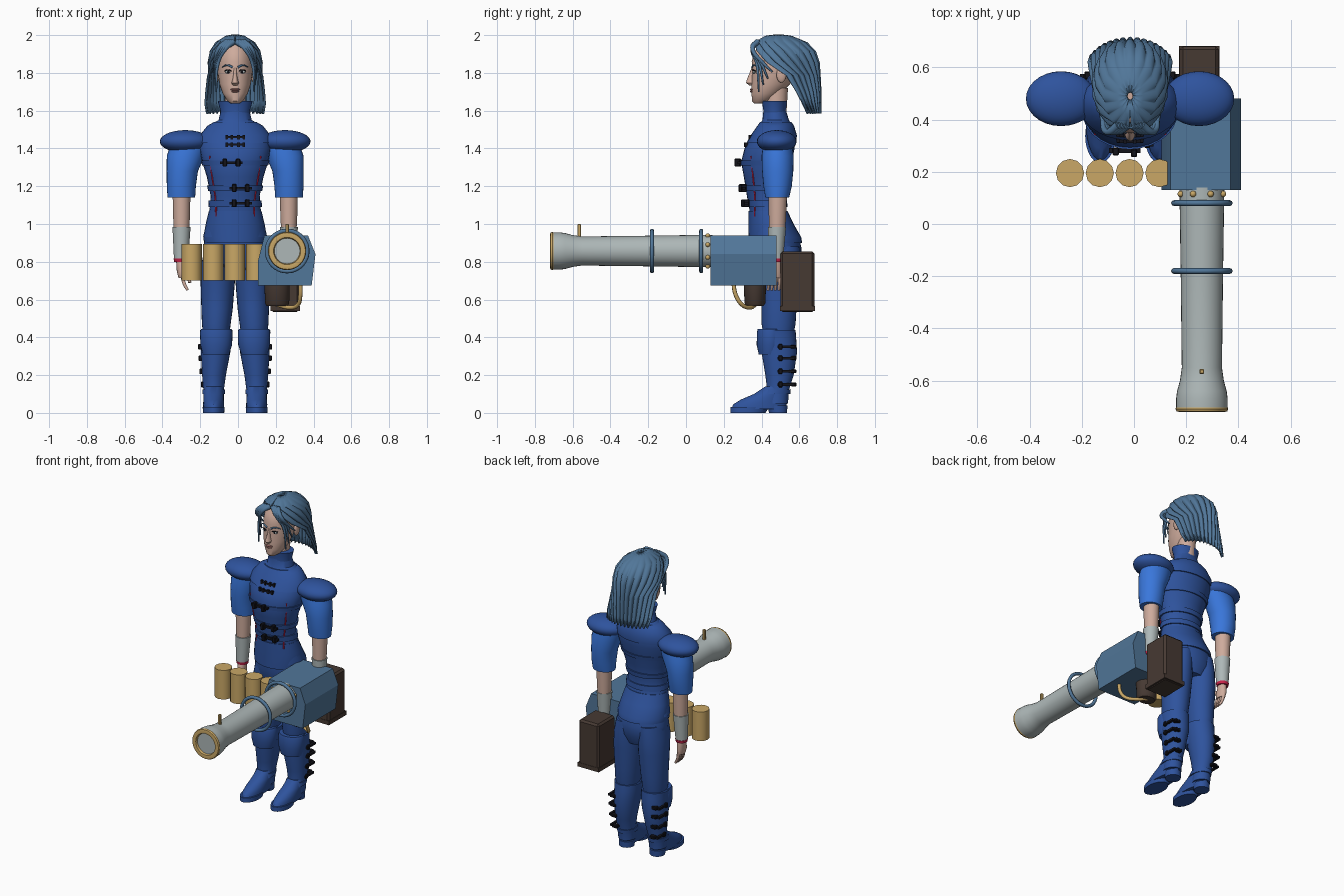
import bpy, bmesh, math
from mathutils import Matrix, Vector

default_cube = bpy.data.objects.get("Cube")
if default_cube:
    bpy.data.objects.remove(default_cube, do_unlink=True)

CX = -.015          # the figure stands slightly right of centre
SIDES = (("right", -1), ("left", 1))


def material(name, red, green, blue):
    linear = [(c / 255) ** 2.2 for c in (red, green, blue)] + [1]
    mat = bpy.data.materials.new(name)
    mat.use_nodes = True
    mat.diffuse_color = linear
    shader = mat.node_tree.nodes["Principled BSDF"]
    shader.inputs["Base Color"].default_value = linear
    shader.inputs["Roughness"].default_value = .7
    return mat


navy = material("navy_cloth", 50, 84, 156)
bright = material("bright_blue_sleeve", 60, 118, 218)
steel = material("steel_blue", 82, 118, 152)
grey = material("pale_grey", 172, 182, 182)
gold = material("gold", 200, 166, 102)
brown = material("dark_brown", 72, 60, 54)
skin = material("skin", 205, 170, 155)
red = material("red_trim", 200, 40, 75)
black = material("black", 26, 26, 32)
lip = material("lip", 160, 110, 105)


def finish(name, bm, mat, angle=35):
    """Turn a bmesh into a smooth-by-angle object of one colour."""
    bmesh.ops.recalc_face_normals(bm, faces=bm.faces)
    mesh = bpy.data.meshes.new(name)
    bm.to_mesh(mesh)
    bm.free()
    mesh.materials.append(mat)
    mesh.shade_smooth()
    mesh.set_sharp_from_angle(angle=math.radians(angle))
    obj = bpy.data.objects.new(name, mesh)
    bpy.context.collection.objects.link(obj)
    return obj


def bridge(bm, rings, closed=True):
    count = len(rings[0])
    for low, high in zip(rings, rings[1:]):
        for i in range(count if closed else count - 1):
            j = (i + 1) % count
            bm.faces.new((low[i], low[j], high[j], high[i]))


def loft(name, mat, rows, x=CX, side=1, n=28):
    """Stack ellipses; each row is height, half width, front, back, sideways shift."""
    bm = bmesh.new()
    rings = []
    for z, rx, front, back, *shift in rows:
        mx = x + side * (shift[0] if shift else 0)
        my, ry = (front + back) / 2, (back - front) / 2
        turns = [math.tau * i / n for i in range(n)]
        rings.append([bm.verts.new((mx + rx * math.cos(t), my + ry * math.sin(t), z)) for t in turns])
    bridge(bm, rings)
    bm.faces.new(rings[0])
    bm.faces.new(rings[-1])
    return finish(name, bm, mat)


def ball(name, mat, loc, size):
    bm = bmesh.new()
    bmesh.ops.create_uvsphere(bm, u_segments=28, v_segments=16, radius=1)
    bm.transform(Matrix.Translation(loc) @ Matrix.Diagonal((*size, 1)))
    return finish(name, bm, mat)


def box(name, mat, loc, size, bevel=0):
    bm = bmesh.new()
    bmesh.ops.create_cube(bm, size=1)
    bm.transform(Matrix.Translation(loc) @ Matrix.Diagonal((*size, 1)))
    if bevel:
        bmesh.ops.bevel(bm, geom=bm.edges[:], offset=bevel, segments=1, affect='EDGES')
    return finish(name, bm, mat)


def tube(name, mat, points, radius, tip=1, cyclic=False):
    curve = bpy.data.curves.new(name, 'CURVE')
    curve.dimensions = '3D'
    curve.bevel_depth, curve.bevel_resolution, curve.resolution_u = radius, 2, 6
    curve.use_fill_caps = True
    spline = curve.splines.new('BEZIER')
    spline.bezier_points.add(len(points) - 1)
    spline.use_cyclic_u = cyclic
    for i, (knot, co) in enumerate(zip(spline.bezier_points, points)):
        knot.co = co
        knot.handle_left_type = knot.handle_right_type = 'AUTO'
        knot.radius = 1 + (tip - 1) * i / (len(points) - 1)
    curve.materials.append(mat)
    obj = bpy.data.objects.new(name, curve)
    bpy.context.collection.objects.link(obj)
    return obj


# Jacket body
TORSO = [(.93, .17, .335, .59), (1.02, .15, .335, .55), (1.08, .135, .335, .53), (1.15, .13, .322, .525),
         (1.25, .15, .306, .54), (1.33, .175, .292, .56), (1.4, .188, .31, .575), (1.47, .18, .35, .58),
         (1.52, .14, .385, .565), (1.55, .088, .405, .545), (1.6, .076, .41, .53)]
loft("jacket", navy, TORSO)


def torso_at(z):
    for a, b in zip(TORSO, TORSO[1:]):
        if a[0] <= z <= b[0]:
            return Vector(a[1:]).lerp(Vector(b[1:]), (z - a[0]) / (b[0] - a[0]))


def chest_point(x, z, lift=0):
    rx, front, back = torso_at(z)
    depth = math.sqrt(max(0, 1 - (x / rx) ** 2))
    return Vector((CX + x, (front + back) / 2 - (back - front) / 2 * depth - lift, z))


def band(name, heights, grow):
    rows = []
    for z in heights:
        rx, front, back = torso_at(z)
        rows.append((z, rx + grow, front - grow, back + grow))
    loft(name, navy, rows)


band("upper_belt", (1.175, 1.205), .008)
band("lower_belt", (1.09, 1.125), .008)
band("chest_strap", (1.31, 1.335), .006)
band("shoulder_yoke", (1.43, 1.47, 1.52, 1.54), .007)
loft("collar", navy, [(1.54, .08, .405, .54), (1.6, .078, .41, .53), (1.65, .092, .402, .535)])
loft("jacket_skirt", navy, [(.9, .165, .33, .615), (.93, .168, .33, .61), (1.0, .156, .33, .57), (1.07, .139, .33, .537)])
loft("trouser_waist", navy, [(.74, .12, .38, .58), (.8, .165, .36, .605), (.87, .17, .345, .612), (.92, .16, .345, .6)])

# Clasps, buckles and red piping
for z in (1.42, 1.46):
    box("clasp_bar", black, chest_point(0, z, .004), (.1, .014, .01))
    for x in (-.045, -.018, .018, .045):
        box("clasp_stud", black, chest_point(x, z, .006), (.014, .016, .024))
for x, z in ((-.02, 1.325), (.03, 1.19), (.03, 1.11)):
    box("front_strap", black, chest_point(x, z, .012), (.12, .02, .014))
    for end in (-.035, .035):
        box("front_buckle", black, chest_point(x + end, z, .022), (.024, .03, .042), .004)
for name, s in SIDES:
    path = [(.135, 1.36), (.122, 1.25), (.105, 1.14), (.1, 1.04)]
    tube(name + "_piping", red, [chest_point(s * x, z) for x, z in path], .0045)

# Legs, boots and arms
for name, s in SIDES:
    def part(label, mat, rows):
        return loft(name + label, mat, rows, side=s)

    part("_trouser", navy, [(.42, .07, .41, .57, .1), (.47, .076, .4, .58, .1), (.55, .083, .4, .585, .096),
                            (.7, .091, .385, .6, .092), (.8, .088, .365, .605, .088), (.88, .08, .37, .6, .08)])
    part("_boot_shaft", navy, [(.05, .054, .42, .54, .114), (.12, .054, .43, .545, .114), (.2, .063, .42, .57, .112),
                               (.32, .078, .4, .588, .104), (.4, .082, .395, .583, .1), (.44, .086, .39, .58, .1)])
    part("_knee_guard", navy, [(.31, .07, .385, .5, .102), (.36, .084, .374, .52, .1), (.43, .086, .376, .52, .1), (.445, .08, .38, .52, .1)])
    part("_foot", navy, [(.02, .055, .24, .53, .114), (.045, .056, .25, .533, .114), (.07, .054, .29, .536, .114),
                         (.1, .053, .36, .54, .114), (.14, .05, .42, .545, .114)])
    part("_sole", navy, [(0, .056, .235, .42, .114), (.03, .058, .235, .44, .114)])
    part("_heel", navy, [(0, .047, .44, .535, .114), (.04, .05, .43, .537, .114)])
    part("_ankle_band", navy, [(.1, .06, .39, .552, .114), (.125, .06, .41, .555, .114)])
    for z, reach in ((.15, .17), (.22, .178), (.29, .182), (.35, .184)):
        box(name + "_boot_strap", black, (CX + s * reach, .53, z), (.016, .09, .014))
        box(name + "_boot_buckle", black, (CX + s * reach, .5, z), (.024, .022, .03), .004)
        box(name + "_rear_buckle", black, (CX + s * (reach - .03), .57, z), (.04, .03, .02), .004)

    part("_sleeve", bright, [(1.14, .073, .42, .546, .285), (1.2, .077, .41, .56, .285), (1.28, .083, .403, .568, .28),
                             (1.36, .1, .4, .57, .262), (1.43, .1, .41, .56, .24)])
    ball(name + "_shoulder_pad", navy, (CX + s * .264, .48, 1.437), (.135, .105, .06))
    part("_forearm", skin, [(.95, .04, .44, .525, .284), (1.05, .045, .438, .53, .284), (1.16, .047, .435, .535, .284)])
    part("_cuff", grey, [(.815, .037, .44, .515, .287), (.9, .043, .437, .522, .285), (.985, .048, .433, .53, .284)])
    part("_wrist_band", red, [(.8, .036, .443, .514, .287), (.818, .039, .439, .518, .287)])
    part("_palm", skin, [(.715, .02, .435, .505, .28), (.75, .025, .43, .51, .284), (.81, .026, .45, .505, .287)])
    for k in range(4):
        y = .442 + .019 * k
        tube(name + "_finger", skin, [(CX + s * .28, y, .73), (CX + s * .27, y - .004, .685), (CX + s * .252, y - .008, .65)], .011, .7)
    tube(name + "_thumb", skin, [(CX + s * .27, .44, .77), (CX + s * .25, .42, .73), (CX + s * .24, .41, .69)], .012, .7)

# Head and face
loft("neck", skin, [(1.56, .055, .42, .53), (1.72, .055, .42, .54)])
loft("head", skin, [(1.638, .022, .362, .41), (1.65, .04, .35, .45), (1.69, .066, .347, .5), (1.74, .083, .346, .55),
                    (1.8, .092, .35, .59), (1.86, .096, .348, .62), (1.91, .09, .36, .63), (1.95, .07, .39, .6)])
loft("nose", skin, [(1.733, .013, .336, .38), (1.747, .02, .318, .38), (1.765, .014, .322, .38),
                    (1.795, .009, .335, .38), (1.825, .009, .346, .38)])
ball("upper_lip", lip, (CX, .35, 1.712), (.026, .012, .006))
ball("lower_lip", lip, (CX, .35, 1.702), (.021, .012, .006))
for name, s in SIDES:
    ball(name + "_eye", grey, (CX + s * .036, .362, 1.805), (.018, .008, .008))
    ball(name + "_iris", black, (CX + s * .036, .356, 1.805), (.007, .004, .007))
    tube(name + "_lash", black, [(CX + s * x, y, z) for x, y, z in ((.016, .356, 1.808), (.036, .353, 1.816), (.056, .368, 1.81))], .003)
    tube(name + "_brow", steel, [(CX + s * x, y, z) for x, y, z in ((.014, .351, 1.83), (.04, .357, 1.841), (.068, .378, 1.832))], .006, .5)
    ball(name + "_ear", skin, (CX + s * .098, .505, 1.79), (.014, .026, .042))
    # Locks that frame the face
    for k in range(4):
        out, drop = .012 * k, .035 * k
        path = [(.008 + out, .38, 1.965), (.05 + out, .352, 1.93), (.09 + out / 2, .375 + out, 1.85), (.1 + out / 2, .385 + 2 * out, 1.7 + drop)]
        tube(name + "_front_lock", steel, [(CX + s * x, y, z) for x, y, z in path], .017, .25)

# Bobbed hair: rows of height, half width, centre, half depth, sweep either side of the back
HAIR = [(1.992, .012, .49, .015, 180), (1.985, .05, .49, .07, 180), (1.955, .1, .5, .135, 178), (1.91, .13, .515, .165, 152),
        (1.85, .14, .525, .175, 128), (1.78, .142, .54, .165, 96), (1.7, .154, .56, .15, 84), (1.64, .166, .57, .14, 74), (1.59, .17, .58, .13, 64)]
bm = bmesh.new()
rings, strands, steps = [], 15, 120
for level, (z, rx, cy, ry, sweep) in enumerate(HAIR):
    ring = []
    for i in range(steps + 1):
        u = i / steps
        ridge = abs(math.sin(math.pi * strands * u))
        a = math.radians(sweep) * (2 * u - 1)
        grow = .95 + .1 * ridge
        dip = .02 * ridge * level / len(HAIR)
        ring.append(bm.verts.new((CX + rx * grow * math.sin(a), cy + ry * grow * math.cos(a), z + .012 - dip)))
    rings.append(ring)
bridge(bm, rings, closed=False)
hair = finish("hair", bm, steel, 60)
shell = hair.modifiers.new("thickness", 'SOLIDIFY')
shell.thickness = .014
shell.offset = -1

# Row of shells hanging at the waist
for k in range(4):
    loft("shell_canister", gold, [(.7, .054, .141, .249), (.895, .054, .141, .249)], x=-.245 + .114 * k, n=12)

# Launcher housing
bm = bmesh.new()
outline = ((.105, .675), (.39, .675), (.41, .84), (.37, .94), (.14, .94), (.105, .8))
bridge(bm, [[bm.verts.new((x, y, z)) for x, z in outline] for y in (.13, .48)])
bmesh.ops.holes_fill(bm, edges=bm.edges[:])
finish("launcher_housing", bm, steel, 20)

# Launcher barrel, turned about its own axis then laid forward
AXIS = Vector((.26, 0, .857))


def turned(name, mat, rows):
    obj = loft(name, mat, [(reach, r, -r, r) for reach, r in rows], x=0, n=32)
    obj.location = AXIS
    obj.rotation_euler.x = math.pi / 2
    return obj


turned("barrel", grey, [(-.14, .086), (.2, .081), (.55, .077), (.6, .084), (.64, .095), (.67, .099), (.705, .099)])
turned("muzzle_rim", gold, [(.7, .098), (.708, .101), (.718, .097), (.72, .085), (.718, .072), (.7, .066)])
turned("bore", black, [(.69, .064), (.702, .064)])
for y in (.08, -.18):
    circle = [AXIS + Vector((.107 * math.cos(t), y, .107 * math.sin(t))) for t in (math.tau * k / 12 for k in range(12))]
    tube("barrel_ring", steel, circle, .011, cyclic=True)
box("front_sight", gold, (.26, -.565, .965), (.018, .018, .07), .003)
for k in range(8):
    t = math.tau * (k + .5) / 8
    ball("barrel_stud", gold, AXIS + Vector((.088 * math.cos(t), .115, .088 * math.sin(t))), (.012, .012, .012))

# Stock, lower canister and looped guard
box("stock", brown, (.25, .59, .695), (.15, .18, .32), .012)
box("stock_foot", brown, (.25, .59, .553), (.156, .184, .028))
loft("lower_canister", brown, [(.565, .055, .32, .41), (.58, .064, .31, .42), (.69, .067, .305, .425)], x=.207)
tube("guard_loop", gold, [(.33, .25, .69), (.33, .265, .62), (.315, .3, .57), (.27, .34, .558), (.2, .37, .575)], .011)
